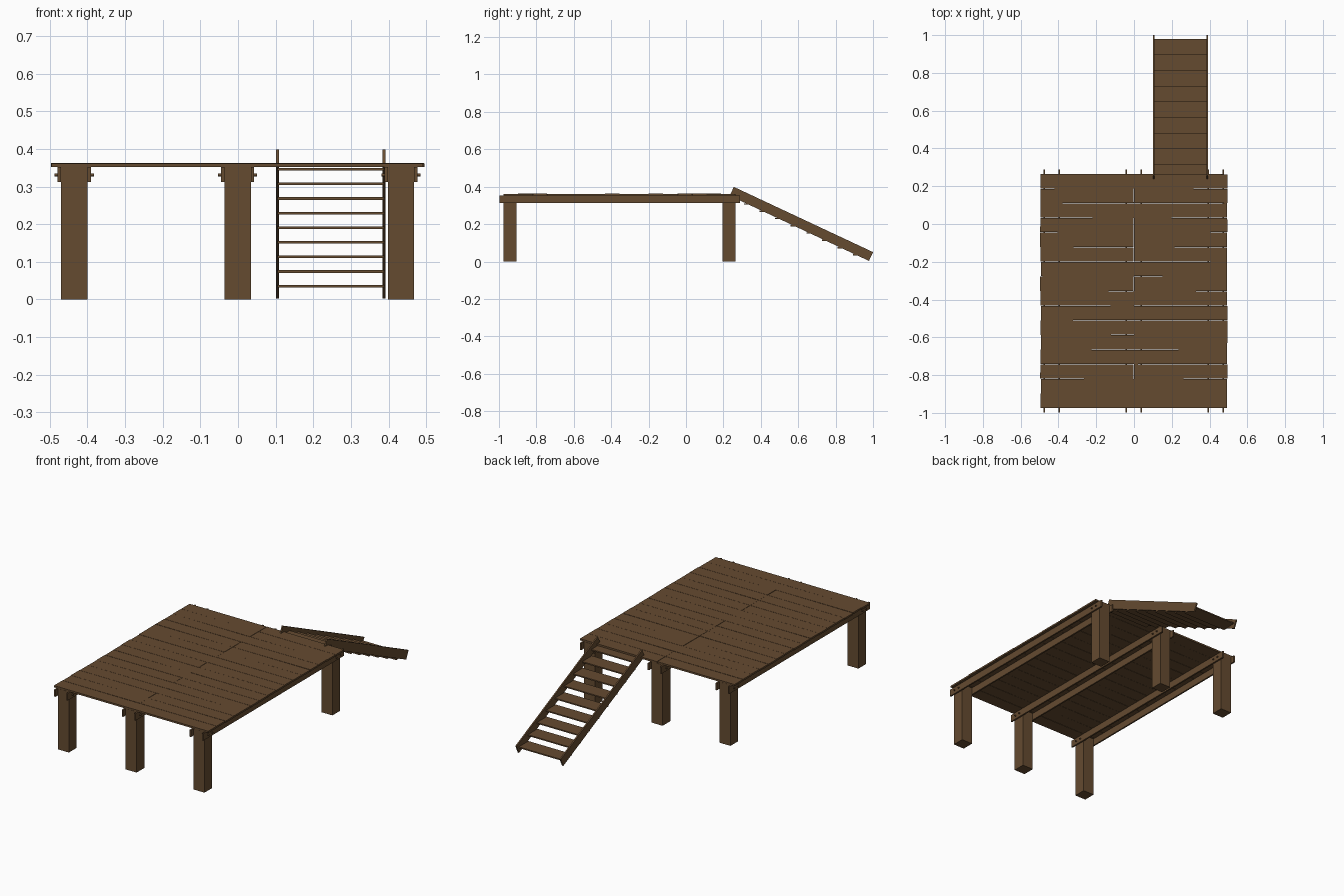
import bpy, math, random
from mathutils import Matrix, Vector

if "Cube" in bpy.data.objects:
    bpy.data.objects.remove(bpy.data.objects["Cube"])

random.seed(4)
wood = bpy.data.materials.new("brown_wood")
wood.diffuse_color = (0.13, 0.07, 0.03, 1)
wood.use_nodes = True
wood.node_tree.nodes["Principled BSDF"].inputs["Base Color"].default_value = wood.diffuse_color


def box(name, lo, hi, yaw=0.0, pitch=0.0):
    """Box between two corners, turned about its own centre."""
    lo, hi = Vector(lo), Vector(hi)
    bpy.ops.mesh.primitive_cube_add(size=1)
    ob = bpy.context.object
    ob.name = name
    ob.data.transform(Matrix.Diagonal((*(hi - lo), 1)))
    ob.location = (lo + hi) / 2
    ob.rotation_euler = (pitch, 0, yaw)
    ob.data.materials.append(wood)
    return ob


def bolt(x, y, z, length):
    """Round bolt running along x through post and beams."""
    bpy.ops.mesh.primitive_cylinder_add(vertices=12, radius=0.004, depth=length,
                                        location=(x, y, z), rotation=(0, math.pi / 2, 0))
    ob = bpy.context.object
    ob.name = "bolt"
    ob.data.materials.append(wood)
    bpy.ops.object.shade_smooth_by_angle()


# Rows of posts, each row clamped by a pair of beams
for cx in (-0.435, -0.001, 0.433):
    for y0 in (-0.975, 0.195):
        box("post", (cx - 0.035, y0, 0), (cx + 0.035, y0 + 0.07, 0.352))
        for dy, dz in ((0.018, 0.331), (0.053, 0.331)):
            bolt(cx, y0 + dy, dz, 0.104)
    for s in (-1, 1):
        a, b = sorted((cx + s * 0.035, cx + s * 0.044))
        box("beam", (a, -0.998, 0.312), (b, 0.289, 0.352))

# Deck boards: two lengths per row, laid slightly unevenly
rows, y_start, pitch = 16, -0.975, 0.0775
for i in range(rows):
    for x0, x1 in ((-0.495, -0.001), (-0.001, 0.493)):
        y = y_start + i * pitch
        dx = random.uniform(-0.002, 0.002)
        dz = random.uniform(-0.0004, 0.0004)
        box("deck_board", (x0 + dx, y + 0.0007, 0.352 + dz),
            (x1 + dx, y + pitch - 0.0007, 0.362 + dz),
            yaw=math.radians(random.uniform(-0.25, 0.25)))

# Sloping stair stringers
angle = math.radians(-25.1)
for x in (0.105, 0.388):
    box("stair_stringer", (x - 0.004, 0.617 - 0.411, 0.201 - 0.026),
        (x + 0.004, 0.617 + 0.411, 0.201 + 0.026), pitch=angle)

# Stair treads
for i in range(9):
    y, z = 0.892 - 0.083 * i, 0.032 + 0.0388 * i
    box("stair_tread", (0.105, y, z), (0.388, y + 0.088, z + 0.007))
